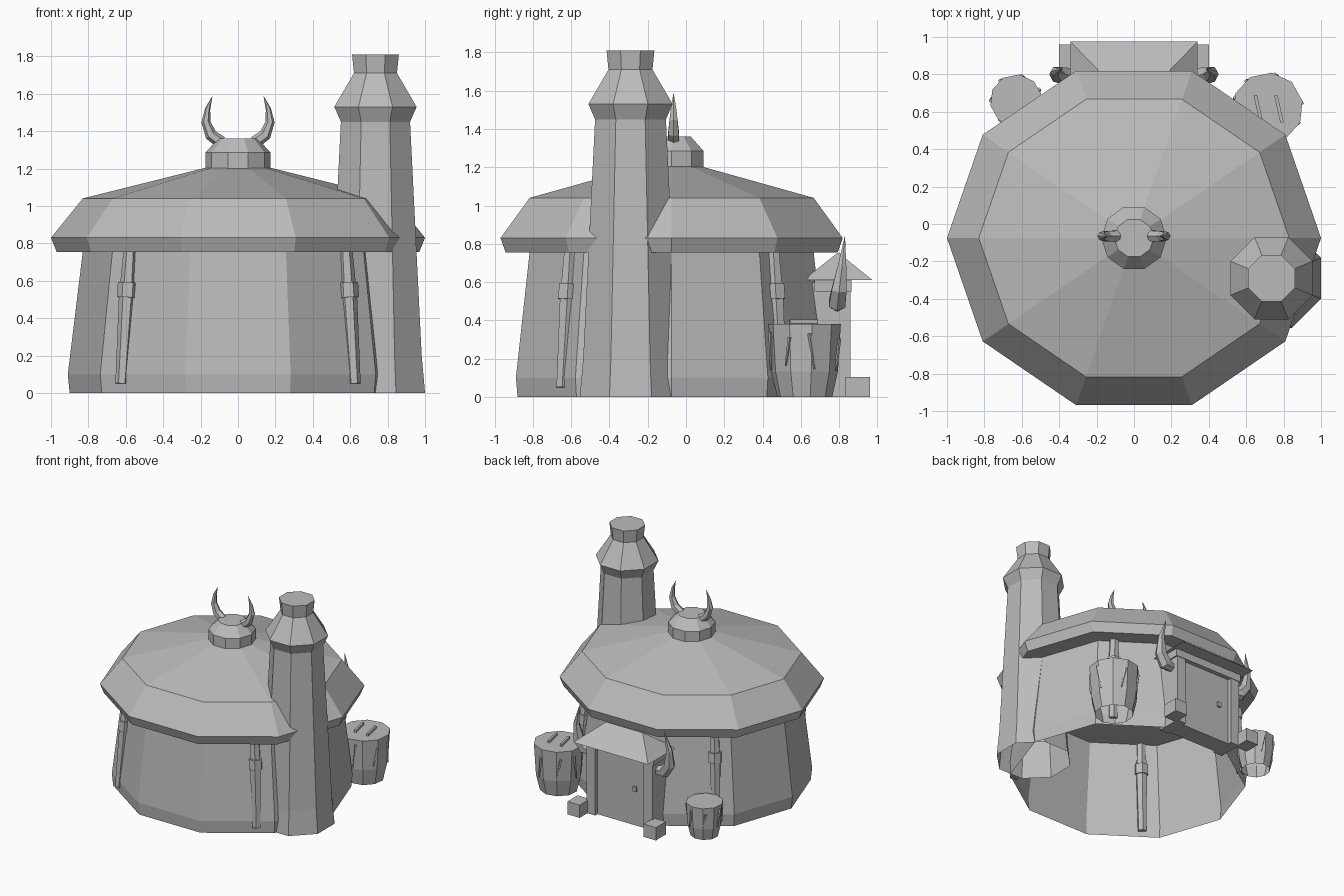
import bpy, bmesh, math, random
from mathutils import Vector, Matrix

random.seed(4)
cube = bpy.data.objects.get("Cube")
if cube:
    bpy.data.objects.remove(cube, do_unlink=True)

grey = bpy.data.materials.new("plain_grey")
grey.use_nodes = True
grey.diffuse_color = (0.5, 0.5, 0.5, 1)
grey.node_tree.nodes["Principled BSDF"].inputs["Base Color"].default_value = (0.5, 0.5, 0.5, 1)

HUT = Vector((0, -0.075, 0))
SQUASH = 0.94


def finish(name, bm):
    bmesh.ops.recalc_face_normals(bm, faces=bm.faces)
    mesh = bpy.data.meshes.new(name)
    bm.to_mesh(mesh)
    bm.free()
    mesh.materials.append(grey)
    obj = bpy.data.objects.new(name, mesh)
    bpy.context.collection.objects.link(obj)
    return obj


def skin(bm, rings):
    for a, b in zip(rings, rings[1:]):
        n = len(a)
        for i in range(n):
            j = (i + 1) % n
            bm.faces.new((a[i], a[j], b[j], b[i]))


def turned(name, centre, profile, sides, turn=0.0, squash=1.0, bottom=False, top=False):
    """Faceted solid of revolution from (radius, height) pairs."""
    bm = bmesh.new()
    rings = []
    for r, z in profile:
        angles = [turn + math.tau * i / sides for i in range(sides)]
        rings.append([bm.verts.new(centre + Vector((r * math.cos(a), r * squash * math.sin(a), z)))
                      for a in angles])
    skin(bm, rings)
    if bottom:
        bm.faces.new(rings[0])
    if top:
        bm.faces.new(rings[-1])
    return finish(name, bm)


def tube(name, points, radii, sides=6, turn=0.0):
    """Closed tapering limb along a path."""
    pts = [Vector(p) for p in points]
    bm = bmesh.new()
    rings = []
    for k, p in enumerate(pts):
        along = pts[min(k + 1, len(pts) - 1)] - pts[max(k - 1, 0)]
        rot = Vector((0, 0, 1)).rotation_difference(along.normalized())
        ring = []
        for i in range(sides):
            a = turn + math.tau * i / sides
            ring.append(bm.verts.new(p + rot @ Vector((math.cos(a), math.sin(a), 0)) * radii[k]))
        rings.append(ring)
    skin(bm, rings)
    bm.faces.new(rings[0])
    bm.faces.new(rings[-1])
    return finish(name, bm)


def box(name, low, high, rotation=None):
    low, high = Vector(low), Vector(high)
    size = high - low
    bm = bmesh.new()
    bmesh.ops.create_cube(bm, size=1)
    m = Matrix.Translation((low + high) / 2)
    if rotation:
        m = m @ rotation
    bmesh.ops.transform(bm, matrix=m @ Matrix.Diagonal((*size, 1)), verts=bm.verts)
    return finish(name, bm)


# Hut body, roof and roof cap
turned("hut_wall", HUT, [(0.90, 0), (0.91, 0.1), (0.83, 0.755)], 10, squash=SQUASH)
turned("hut_roof", HUT, [(0.97, 0.755), (1.0, 0.83), (0.83, 1.04), (0.17, 1.205)], 10,
       squash=SQUASH, bottom=True, top=True)
turned("roof_cap", HUT, [(0.175, 1.19), (0.175, 1.285), (0.105, 1.36)], 10, top=True)

# Chimney, with radii measured to the flats
flat = 1 / math.cos(math.pi / 8)
stack = [(0.265, 0), (0.247, 0.2), (0.185, 1.45), (0.22, 1.53), (0.115, 1.71), (0.125, 1.81)]
turned("chimney", Vector((0.735, -0.29, 0)), [(r * flat, z) for r, z in stack], 8,
       turn=math.pi / 8, top=True)

for side, label in ((1, "left"), (-1, "right")):
    # Horns on the cap and beside the porch
    tube(f"{label}_cap_horn",
         [(side * x, -0.065, z) for x, z in
          ((0.09, 1.34), (0.145, 1.38), (0.172, 1.45), (0.162, 1.52), (0.138, 1.585))],
         (0.034, 0.032, 0.024, 0.014, 0.001))
    tube(f"{label}_porch_horn",
         [(side * x, y, z) for x, y, z in
          ((0.29, 0.79, 0.48), (0.36, 0.79, 0.49), (0.41, 0.8, 0.56),
           (0.42, 0.815, 0.68), (0.385, 0.83, 0.84))],
         (0.035, 0.05, 0.045, 0.026, 0.001))

    # Timber posts set into the wall
    for end, place in ((-1, "front"), (1, "back")):
        def at(z):
            lean = 1 - 0.1 * z
            return HUT + Vector((side * 0.625 * lean, end * 0.575 * lean, z))
        tube(f"{place}_{label}_post", [at(0.05), at(0.51), at(0.78)], (0.034, 0.044, 0.034))
        tube(f"{place}_{label}_post_collar", [at(0.51), at(0.59)], (0.054, 0.054))

    # Porch jambs and foot blocks
    xs = sorted((side * 0.22, side * 0.3))
    box(f"{label}_door_jamb", (xs[0], 0.66, 0), (xs[1], 0.86, 0.6))
    xs = sorted((side * 0.29, side * 0.4))
    box(f"{label}_foot_block", (xs[0], 0.83, 0), (xs[1], 0.96, 0.105))

# Porch lintel, door and handle
box("door_lintel", (-0.31, 0.67, 0.55), (0.31, 0.865, 0.615))
box("door_panel", (-0.23, 0.68, 0), (0.23, 0.83, 0.56))
box("door_handle", (-0.14, 0.82, 0.28), (-0.11, 0.845, 0.32))

# Hipped porch roof
bm = bmesh.new()
eave = [bm.verts.new((x, y, 0.61)) for x, y in
        ((-0.34, 0.61), (0.34, 0.61), (0.34, 0.975), (-0.34, 0.975))]
ridge = [bm.verts.new((x, 0.795, 0.755)) for x in (-0.165, 0.165)]
for face in ((eave[0], eave[1], ridge[1], ridge[0]), (eave[2], eave[3], ridge[0], ridge[1]),
             (eave[1], eave[2], ridge[1]), (eave[3], eave[0], ridge[0]), eave):
    bm.faces.new(face)
finish("porch_roof", bm)


# Barrels with slanted splinters on the staves
def barrel(name, centre, radius, height):
    turned(name, centre, [(radius * 0.76, 0), (radius * 0.92, height * 0.35), (radius, height)],
           10, turn=0.2, top=True)
    for i in range(7):
        a = math.tau * i / 7 + 0.3
        b = a + random.choice((-0.16, 0.16))
        low, high = height * random.uniform(0.35, 0.45), height * random.uniform(0.8, 0.9)
        ends = [centre + Vector((r * math.cos(t), r * math.sin(t), z))
                for t, r, z in ((a, radius * 0.93, low), (b, radius * 0.97, high))]
        tube(f"{name}_splinter_{i + 1}", ends, (0.005, 0.011), 4)


barrel("large_barrel", Vector((0.715, 0.62, 0)), 0.19, 0.38)
barrel("small_barrel", Vector((-0.63, 0.66, 0)), 0.14, 0.27)
for i, x in enumerate((0.665, 0.775)):
    box(f"barrel_lid_bar_{i + 1}", (x - 0.009, 0.54, 0.385), (x + 0.009, 0.69, 0.405),
        Matrix.Rotation(0.22, 4, "Z"))
